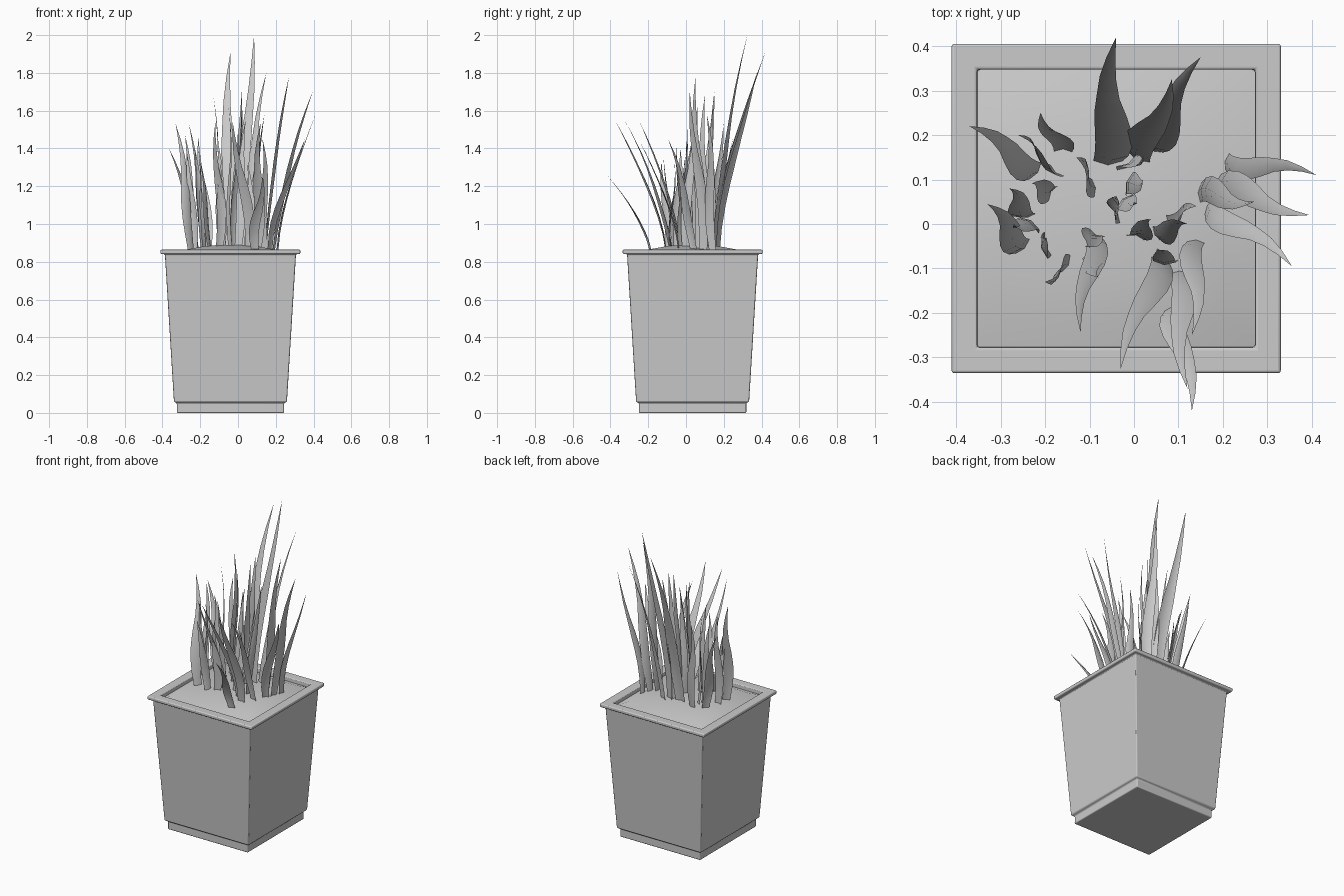
import bpy, bmesh, math, random
from mathutils import Vector

if "Cube" in bpy.data.objects:
    bpy.data.objects.remove(bpy.data.objects["Cube"])

random.seed(4)
CX, CY = -0.04, 0.035          # pot centre


def finish(name, bm, angle):
    me = bpy.data.meshes.new(name)
    bm.to_mesh(me)
    bm.free()
    ob = bpy.data.objects.new(name, me)
    bpy.context.collection.objects.link(ob)
    bpy.ops.object.select_all(action='DESELECT')
    ob.select_set(True)
    bpy.context.view_layer.objects.active = ob
    bpy.ops.object.shade_smooth_by_angle(angle=math.radians(angle))
    return ob


def square_loft(name, profile, cap_start, cap_end, angle=30):
    """Loft square rings given as (half width, height)."""
    bm = bmesh.new()
    rings = [[bm.verts.new((CX + sx * h, CY + sy * h, z))
              for sx, sy in ((-1, -1), (1, -1), (1, 1), (-1, 1))]
             for h, z in profile]
    for a, b in zip(rings, rings[1:]):
        for i in range(4):
            j = (i + 1) % 4
            bm.faces.new((a[i], a[j], b[j], b[i]))
    if cap_start:
        bm.faces.new(rings[0][::-1])
    if cap_end:
        bm.faces.new(rings[-1])
    return finish(name, bm, angle)


# Pot with recessed foot, tapered walls and a flat overhanging rim
pot = square_loft("pot", [(0.284, 0), (0.284, 0.052), (0.299, 0.058), (0.347, 0.84),
                          (0.37, 0.842), (0.37, 0.864), (0.313, 0.864), (0.31, 0.80)],
                  True, False)
bev = pot.modifiers.new("soft_edges", 'BEVEL')
bev.width = 0.006
bev.segments = 3

# Mounded soil
square_loft("soil", [(0.312, 0.838), (0.25, 0.862), (0.14, 0.882), (0.05, 0.89)],
            False, True, 40)


def blade(name, base, tip, width, facing=None, wiggle=0.012, power=1.4):
    """Tapered leaf with a shallow centre fold, from soil to tip."""
    n = 9
    b, t = Vector((base[0], base[1], 0.865)), Vector(tip)
    d = t - b
    lean = math.atan2(d.y, d.x)
    side_ang = lean + math.pi / 2 if facing is None else facing
    side = Vector((math.cos(lean + math.pi / 2), math.sin(lean + math.pi / 2), 0))
    twist = random.uniform(-0.6, 0.6)
    phase = random.choice((-1, 1))
    bm = bmesh.new()
    rows = []
    for i in range(n):
        s = i / (n - 1)
        k = s ** power
        c = Vector((b.x + d.x * k, b.y + d.y * k, b.z + d.z * s))
        c += side * (phase * wiggle * math.sin(s * 2 * math.pi))
        a = side_ang + twist * (s - 0.2)
        w = Vector((math.cos(a), math.sin(a), 0))
        fold = Vector((-w.y, w.x, 0))
        r = 0.5 * width * (0.75 + 0.25 * math.sin(math.pi * min(1, s * 1.6)))
        if s > 0.45:
            r *= 1 - ((s - 0.45) / 0.55) ** 1.5
        if i == n - 1:
            rows.append([bm.verts.new(c)])
        else:
            rows.append([bm.verts.new(c - w * r), bm.verts.new(c + fold * r * 0.3),
                         bm.verts.new(c + w * r)])
    for p, q in zip(rows, rows[1:]):
        for j in range(2):
            if len(q) == 1:
                bm.faces.new((p[j], p[j + 1], q[0]))
            else:
                bm.faces.new((p[j], p[j + 1], q[j + 1], q[j]))
    finish(name, bm, 50)


# Tall outer leaves: base, tip, width
outer = [
    ((-0.06, 0.14), (-0.04, 0.42, 1.91), 0.085),
    ((0.01, 0.15), (0.085, 0.325, 2.0), 0.075),
    ((0.04, 0.17), (0.15, 0.375, 1.80), 0.065),
    ((0.15, 0.07), (0.27, 0.05, 1.78), 0.06),
    ((0.21, 0.14), (0.41, 0.11, 1.58), 0.05),
    ((0.19, 0.09), (0.395, 0.02, 1.70), 0.06),
    ((0.17, 0.04), (0.355, -0.095, 1.45), 0.055),
    ((0.10, -0.11), (0.12, -0.37, 1.54), 0.06),
    ((0.09, -0.19), (0.13, -0.42, 1.26), 0.055),
    ((0.06, -0.08), (-0.03, -0.325, 1.55), 0.06),
    ((0.14, -0.04), (0.13, -0.25, 1.45), 0.05),
    ((-0.09, -0.03), (-0.12, -0.245, 1.54), 0.05),
    ((-0.22, 0.12), (-0.37, 0.22, 1.41), 0.06),
    ((-0.25, -0.05), (-0.33, 0.045, 1.53), 0.06),
]
for i, (b, t, w) in enumerate(outer):
    blade(f"outer_leaf_{i + 1}", b, t, w)

# Upright inner leaves, facing in mixed directions
inner = [
    ((-0.16, 0.16), (-0.21, 0.25, 1.46)), ((-0.17, 0.12), (-0.26, 0.20, 1.53)),
    ((-0.09, 0.08), (-0.13, 0.15, 1.68)), ((-0.18, 0.07), (-0.23, 0.09, 1.40)),
    ((-0.24, 0.02), (-0.28, 0.08, 1.47)), ((-0.23, -0.01), (-0.27, 0.00, 1.38)),
    ((-0.19, -0.05), (-0.21, -0.03, 1.40)), ((-0.15, -0.09), (-0.20, -0.13, 1.33)),
    ((-0.10, -0.07), (-0.08, -0.12, 1.36)), ((-0.08, -0.02), (-0.11, -0.05, 1.45)),
    ((-0.04, 0.02), (-0.05, 0.06, 1.62)), ((-0.01, 0.08), (0.02, 0.10, 1.68)),
    ((-0.02, 0.13), (0.02, 0.15, 1.70)), ((0.0, -0.03), (0.04, 0.01, 1.55)),
    ((0.05, -0.02), (0.12, 0.00, 1.45)), ((0.07, 0.0), (0.14, 0.04, 1.58)),
    ((-0.02, 0.04), (0.0, 0.05, 1.50)), ((0.08, -0.08), (0.05, -0.06, 1.32)),
]
for i, (b, t) in enumerate(inner):
    blade(f"inner_leaf_{i + 1}", b, t, 0.052, facing=i * 2.4, wiggle=0.01, power=1.2)
